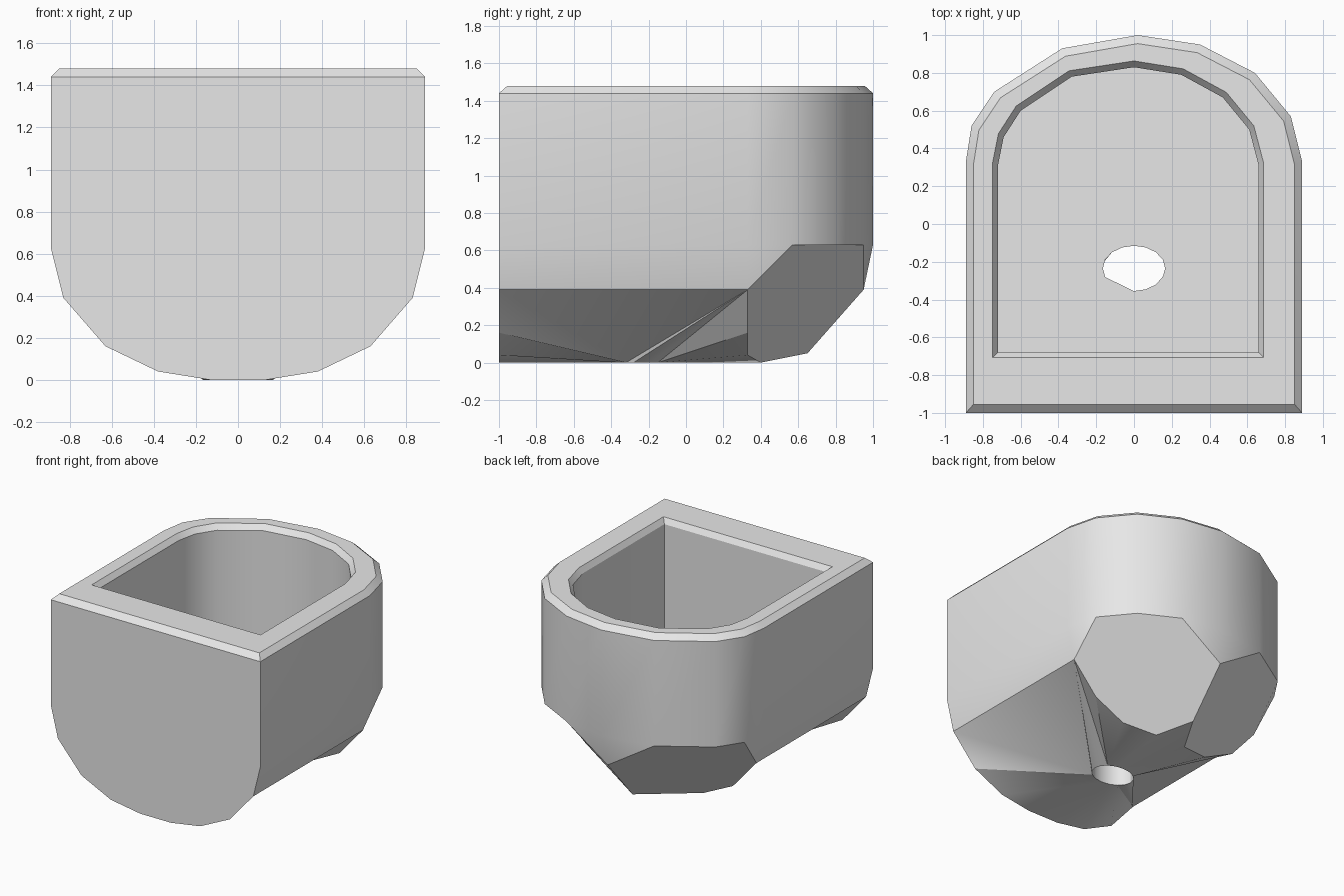
import bpy, bmesh, math

cube = bpy.data.objects.get("Cube")
if cube:
    bpy.data.objects.remove(cube)

# Plan outlines, counterclockwise from the front corner
OUTER = [(.89, -1), (.89, .33), (.83, .57), (.64, .8), (.35, .95), (.02, 1),
         (-.38, .93), (-.74, .7), (-.86, .52), (-.89, .33), (-.89, -1)]
INNER = [(.66, -.68), (.66, .31), (.61, .5), (.47, .67), (.25, .79), (0, .83),
         (-.33, .78), (-.6, .6), (-.69, .46), (-.72, .31), (-.72, -.68)]
# Rounded belly section (x, z), from the middle outwards
BELLY = [(.13, 0), (.38, .04), (.63, .16), (.83, .39)]
HOLE_Y, HOLE_RX, HOLE_RY, SIDES = -.235, .165, .12, 16
SHOULDER, RIM, TOP, FLOOR = .63, 1.44, 1.48, .5

bm = bmesh.new()


def ring(outline, z, scale=1):
    return [bm.verts.new((x * scale, y * scale, z)) for x, y in outline]


def bridge(a, b):
    n = len(a)
    for i in range(n):
        j = (i + 1) % n
        bm.faces.new((a[i], a[j], b[j], b[i]))


def hole_ring(z):
    angles = [2 * math.pi * i / SIDES - math.pi / 2 for i in range(SIDES)]
    return [bm.verts.new((HOLE_RX * math.cos(a), HOLE_Y + HOLE_RY * math.sin(a), z))
            for a in angles]


def stitch(loop, hole):
    """Fill between a loop and the round hole with triangles."""
    def slot(v):
        a = math.atan2(v.co.y - HOLE_Y, v.co.x) + math.pi / 2
        return round((a % (2 * math.pi)) / (2 * math.pi) * SIDES) % SIDES
    for v, w in zip(loop, loop[1:] + loop[:1]):
        a, b = slot(v), slot(w)
        bm.faces.new((v, w, hole[a]))
        for k in range((b - a) % SIDES):
            bm.faces.new((w, hole[(a + k) % SIDES], hole[(a + k + 1) % SIDES]))


# Walls, chamfered rim and cavity
rings = [ring(OUTER, SHOULDER), ring(OUTER, RIM), ring(OUTER, TOP, .955),
         ring(INNER, TOP, 1.04), ring(INNER, RIM), ring(INNER, FLOOR)]
for a, b in zip(rings, rings[1:]):
    bridge(a, b)
shoulder = rings[0]

# Belly: front and rear sections on each side
front, rear = {}, {}
for s in (1, -1):
    front[s] = [bm.verts.new((s * x, -1, z)) for x, z in BELLY]
    rear[s] = [bm.verts.new((s * x, .4 if z == 0 else .33, z)) for x, z in BELLY]
spine_top = bm.verts.new((0, .95, .39))
spine_low = bm.verts.new((0, .65, .05))

# Flat front below the shoulder
bm.faces.new([shoulder[-1], shoulder[0]] + front[1][::-1] + front[-1])

# Side strips and sloping rear corner facets
for s, arc in ((1, shoulder[:6]), (-1, shoulder[:4:-1])):
    bm.faces.new((front[s][-1], rear[s][-1], arc[1], arc[0]))
    bm.faces.new((rear[s][-1], arc[2], arc[1]))
    bm.faces.new(rear[s] + arc[2:-1] + [spine_top, spine_low])
    bm.faces.new((arc[-2], arc[-1], spine_top))

# Underside and floor around the drain hole
hole_low, hole_high = hole_ring(0), hole_ring(FLOOR)
under = front[1] + rear[1][::-1] + [spine_low] + rear[-1] + front[-1][::-1]
stitch(under, hole_low)
stitch(rings[-1], hole_high)
bridge(hole_low, hole_high)

bmesh.ops.recalc_face_normals(bm, faces=bm.faces)
mesh = bpy.data.meshes.new("planter")
bm.to_mesh(mesh)
bm.free()
planter = bpy.data.objects.new("planter", mesh)
bpy.context.collection.objects.link(planter)

# Plain grey material
grey = bpy.data.materials.new("light grey")
grey.use_nodes = True
grey.diffuse_color = (.8, .8, .8, 1)
grey.node_tree.nodes["Principled BSDF"].inputs["Base Color"].default_value = (.8, .8, .8, 1)
mesh.materials.append(grey)

bpy.ops.object.select_all(action="DESELECT")
planter.select_set(True)
bpy.context.view_layer.objects.active = planter
bpy.ops.object.shade_smooth_by_angle(angle=math.radians(30))
